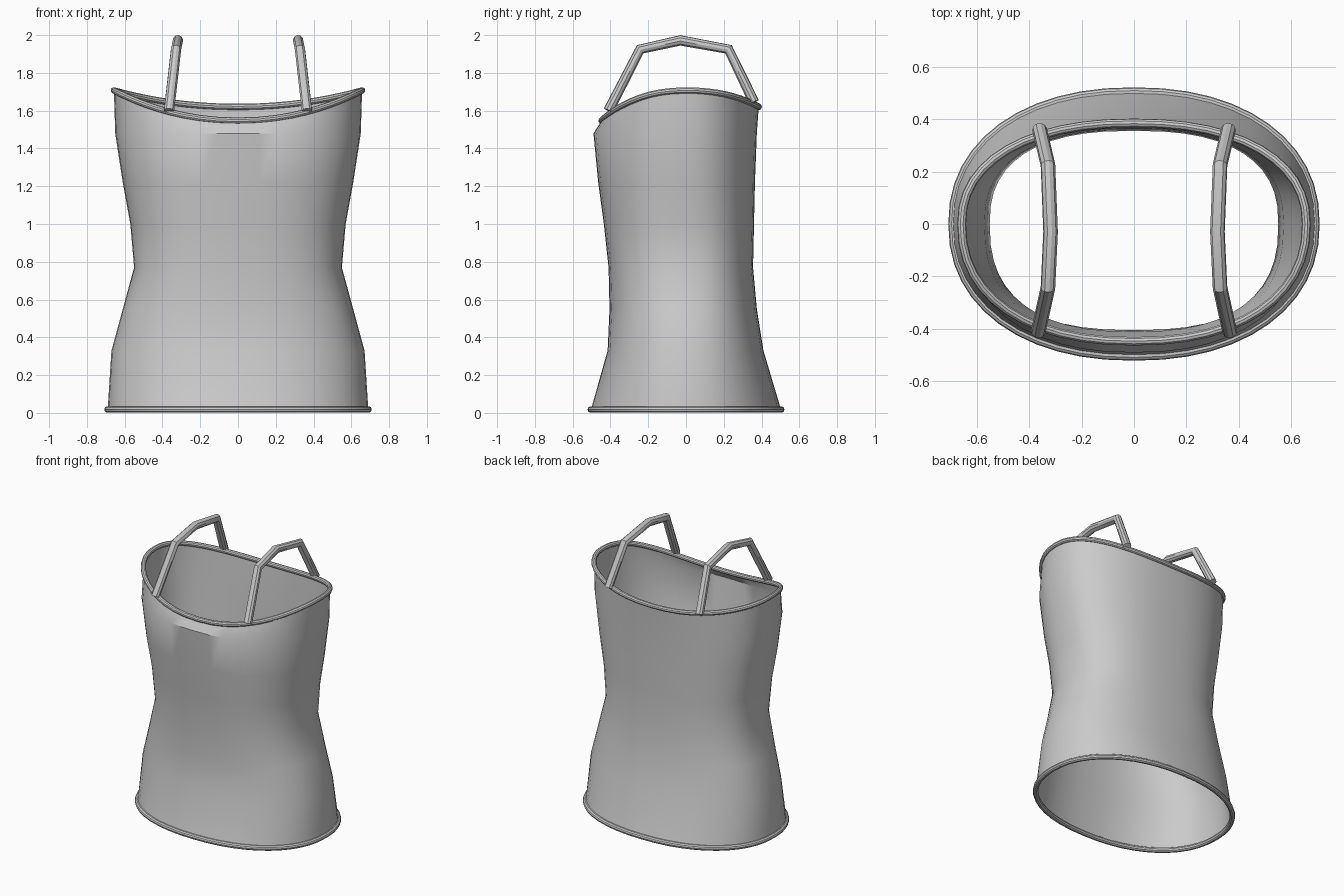
import bpy, bmesh, math

if "Cube" in bpy.data.objects:
    bpy.data.objects.remove(bpy.data.objects["Cube"])

SEG = 48
grey = bpy.data.materials.new("light grey fabric")
grey.diffuse_color = (0.6, 0.6, 0.6, 1)
grey.use_nodes = True
grey.node_tree.nodes["Principled BSDF"].inputs["Base Color"].default_value = grey.diffuse_color


def oval(rx, front, back, n):
    """Rounded oval outline with separate front and back depths."""
    pts = []
    for i in range(SEG):
        a = 2 * math.pi * i / SEG
        c, s = math.cos(a), math.sin(a)
        x = rx * math.copysign(abs(c) ** (2 / n), c)
        y = (back if s > 0 else front) * math.copysign(abs(s) ** (2 / n), s)
        pts.append((x, y))
    return pts


def finish(ob):
    bpy.ops.object.select_all(action='DESELECT')
    ob.select_set(True)
    bpy.context.view_layer.objects.active = ob
    if ob.type == 'CURVE':
        bpy.ops.object.convert(target='MESH')
        ob = bpy.context.object
    ob.data.materials.clear()
    ob.data.materials.append(grey)
    bpy.ops.object.shade_smooth_by_angle(angle=math.radians(32))


def tube(name, pts, radius, closed):
    cu = bpy.data.curves.new(name, 'CURVE')
    cu.dimensions = '3D'
    cu.bevel_depth = radius
    cu.bevel_resolution = 3
    cu.use_fill_caps = not closed
    sp = cu.splines.new('POLY')
    sp.points.add(len(pts) - 1)
    for p, co in zip(sp.points, pts):
        p.co = (*co, 1)
    sp.use_cyclic_u = closed
    ob = bpy.data.objects.new(name, cu)
    bpy.context.collection.objects.link(ob)
    finish(ob)


# Body cross-sections: height, half width, front depth, back depth, squareness
levels = [
    (0.018, 0.69, 0.503, 0.503, 2.2),
    (0.33, 0.67, 0.415, 0.41, 2.3),
    (0.55, 0.61, 0.405, 0.375, 2.4),
    (0.77, 0.55, 0.41, 0.355, 2.5),
    (1.00, 0.57, 0.435, 0.36, 2.45),
    (1.22, 0.61, 0.465, 0.365, 2.4),
    (1.48, 0.65, 0.49, 0.375, 2.3),
]
rings = [[(x, y, z) for x, y in oval(rx, f, b, n)] for z, rx, f, b, n in levels]

# Neckline dips at the front and, less deeply, at the back
TOP_X, TOP_Z = 0.657, 1.707
neckline = []
for x, y in oval(TOP_X, 0.447, 0.385, 2.25):
    dip = (1 - abs(x / TOP_X) ** 2.1) * (0.16 if y < 0 else 0.087)
    neckline.append((x, y, TOP_Z - dip))
rings.append(neckline)

# Open body shell
bm = bmesh.new()
loops = [[bm.verts.new(p) for p in ring] for ring in rings]
for low, high in zip(loops, loops[1:]):
    for i in range(SEG):
        j = (i + 1) % SEG
        bm.faces.new((low[i], low[j], high[j], high[i]))
me = bpy.data.meshes.new("body")
bm.to_mesh(me)
bm.free()
body = bpy.data.objects.new("body", me)
bpy.context.collection.objects.link(body)
finish(body)

# Piped edges
tube("hem_piping", rings[0], 0.018, True)
tube("neckline_piping", neckline, 0.017, True)

# Angular shoulder straps
for side, label in ((-1, "left"), (1, "right")):
    path = [(0.365, -0.41, 1.6), (0.328, -0.243, 1.925), (0.318, -0.03, 1.972),
            (0.328, 0.225, 1.925), (0.36, 0.36, 1.645)]
    tube(label + "_strap", [(side * x, y, z) for x, y, z in path], 0.028, False)
